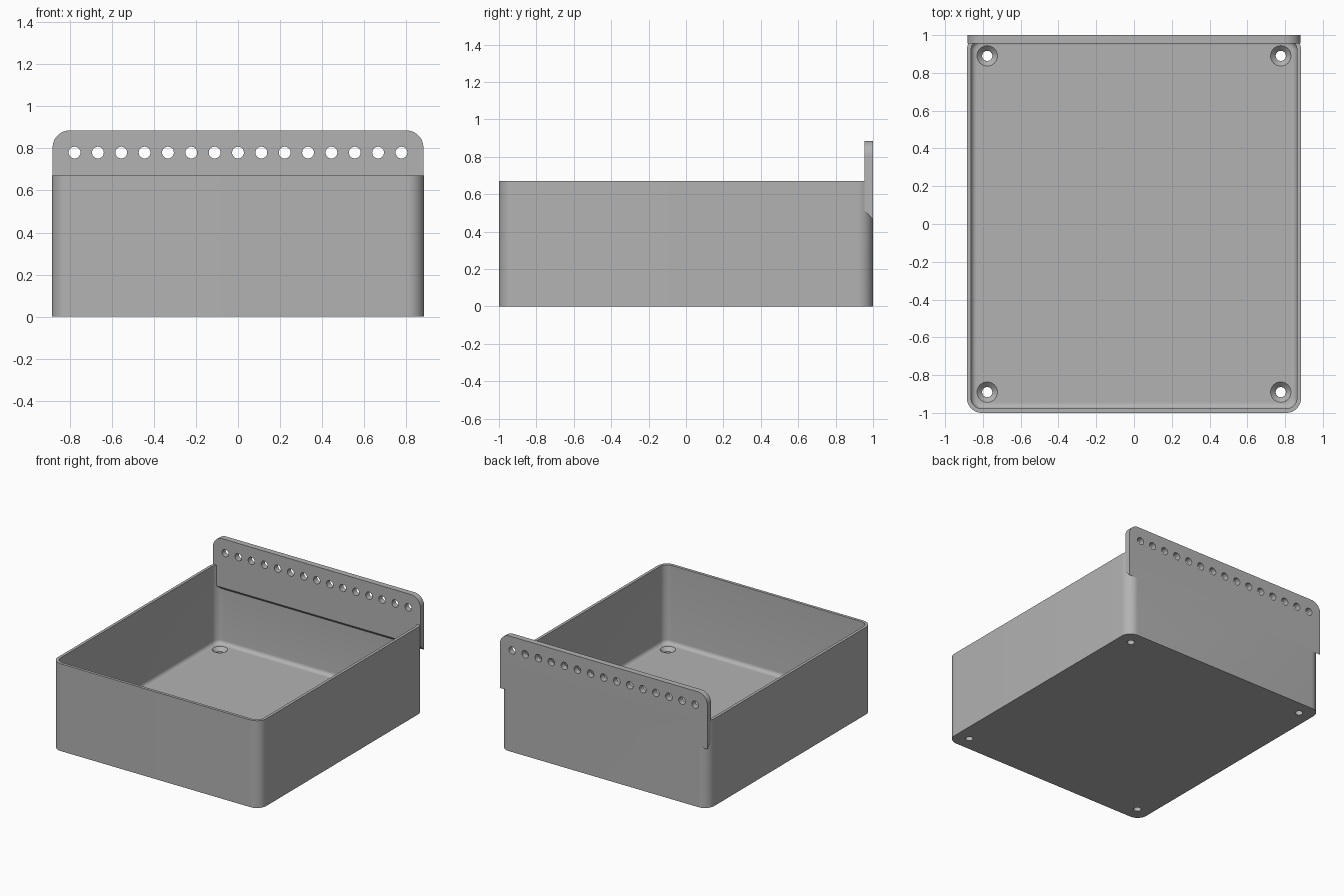
import bpy, bmesh
from math import sin, cos, pi
from mathutils import Vector

cube = bpy.data.objects.get("Cube")
if cube:
    bpy.data.objects.remove(cube, do_unlink=True)

HALF_X, HALF_Y, RIM_Z = 0.885, 1.0, 0.67
WALL, FLOOR, FILLET, CORNER = 0.022, 0.065, 0.03, 0.08
PLATE_TOP, PLATE_FRONT = 0.885, 0.955

grey = bpy.data.materials.new("plain grey")
grey.use_nodes = True
grey.diffuse_color = (0.45, 0.45, 0.45, 1)
grey.node_tree.nodes["Principled BSDF"].inputs["Base Color"].default_value = grey.diffuse_color


def rounded_ring(inset, z, steps=12):
    """Rounded rectangle of the tray, shrunk by an inset, at height z."""
    r = CORNER - inset
    ring = []
    for quarter, (sx, sy) in enumerate([(1, 1), (-1, 1), (-1, -1), (1, -1)]):
        for i in range(steps + 1):
            a = (quarter + i / steps) * pi / 2
            ring.append((sx * (HALF_X - CORNER) + r * cos(a),
                         sy * (HALF_Y - CORNER) + r * sin(a), z))
    return ring


def circle(centre, radius, axis, sides=32):
    ring = []
    for i in range(sides):
        a = 2 * pi * i / sides
        u, v = radius * cos(a), radius * sin(a)
        ring.append(Vector(centre) + Vector((u, v, 0) if axis == "z" else (u, 0, v)))
    return ring


def loft(bm, rings):
    """Skin a closed solid through a list of equal rings."""
    loops = [[bm.verts.new(p) for p in ring] for ring in rings]
    for a, b in zip(loops, loops[1:]):
        for i in range(len(a)):
            j = (i + 1) % len(a)
            bm.faces.new((a[i], a[j], b[j], b[i]))
    bm.faces.new(loops[0][::-1])
    bm.faces.new(loops[-1])


def finish(name, bm):
    bmesh.ops.recalc_face_normals(bm, faces=bm.faces)
    mesh = bpy.data.meshes.new(name)
    bm.to_mesh(mesh)
    bm.free()
    mesh.materials.append(grey)
    obj = bpy.data.objects.new(name, mesh)
    bpy.context.collection.objects.link(obj)
    return obj


def combine(target, tool, operation):
    mod = target.modifiers.new(operation.lower(), "BOOLEAN")
    mod.object, mod.operation, mod.solver = tool, operation, "EXACT"
    bpy.context.view_layer.update()
    graph = bpy.context.evaluated_depsgraph_get()
    mesh = bpy.data.meshes.new_from_object(target.evaluated_get(graph))
    target.modifiers.clear()
    target.data = mesh
    bpy.data.objects.remove(tool, do_unlink=True)


# Open tray: outside wall, rim, inside wall, filleted floor
bm = bmesh.new()
rings = [rounded_ring(0, 0), rounded_ring(0, RIM_Z), rounded_ring(WALL, RIM_Z)]
for i in range(7):
    a = i / 6 * pi / 2
    rings.append(rounded_ring(WALL + FILLET * (1 - cos(a)), FLOOR + FILLET * (1 - sin(a))))
loft(bm, rings)
tray = finish("tray", bm)

# Raised back plate with round top corners and a sloped underside
bm = bmesh.new()
plate_half = HALF_X - 0.004
arc = [(plate_half - CORNER + CORNER * cos(i / 12 * pi / 2),
        PLATE_TOP - CORNER + CORNER * sin(i / 12 * pi / 2)) for i in range(13)]
top = arc + [(-x, z) for x, z in reversed(arc)]
loft(bm, [[(x, y, z) for x, z in [(plate_half, low)] + top + [(-plate_half, low)]]
          for y, low in ((PLATE_FRONT, 0.51), (HALF_Y, 0.465))])
combine(tray, finish("back_plate", bm), "UNION")

# Row of round holes in the plate and countersunk screw holes in the floor
bm = bmesh.new()
for i in range(15):
    x = -0.777 + i * 0.111
    loft(bm, [circle((x, y, 0.78), 0.028, "y") for y in (0.9, 1.1)])
for x in (-0.777, 0.777):
    for y in (-0.89, 0.89):
        loft(bm, [circle((x, y, z), r, "z") for z, r in
                  ((-0.1, 0.027), (FLOOR - 0.027, 0.027), (FLOOR, 0.054), (FLOOR + 0.05, 0.054))])
cutter = finish("hole_cutter", bm)
cutter.hide_render = True
combine(tray, cutter, "DIFFERENCE")

# Smooth the rounded corners, keep edges sharp
tray.name = "tray_with_back_plate"
bpy.context.view_layer.objects.active = tray
tray.select_set(True)
bpy.ops.object.shade_smooth_by_angle(angle=pi / 6)
